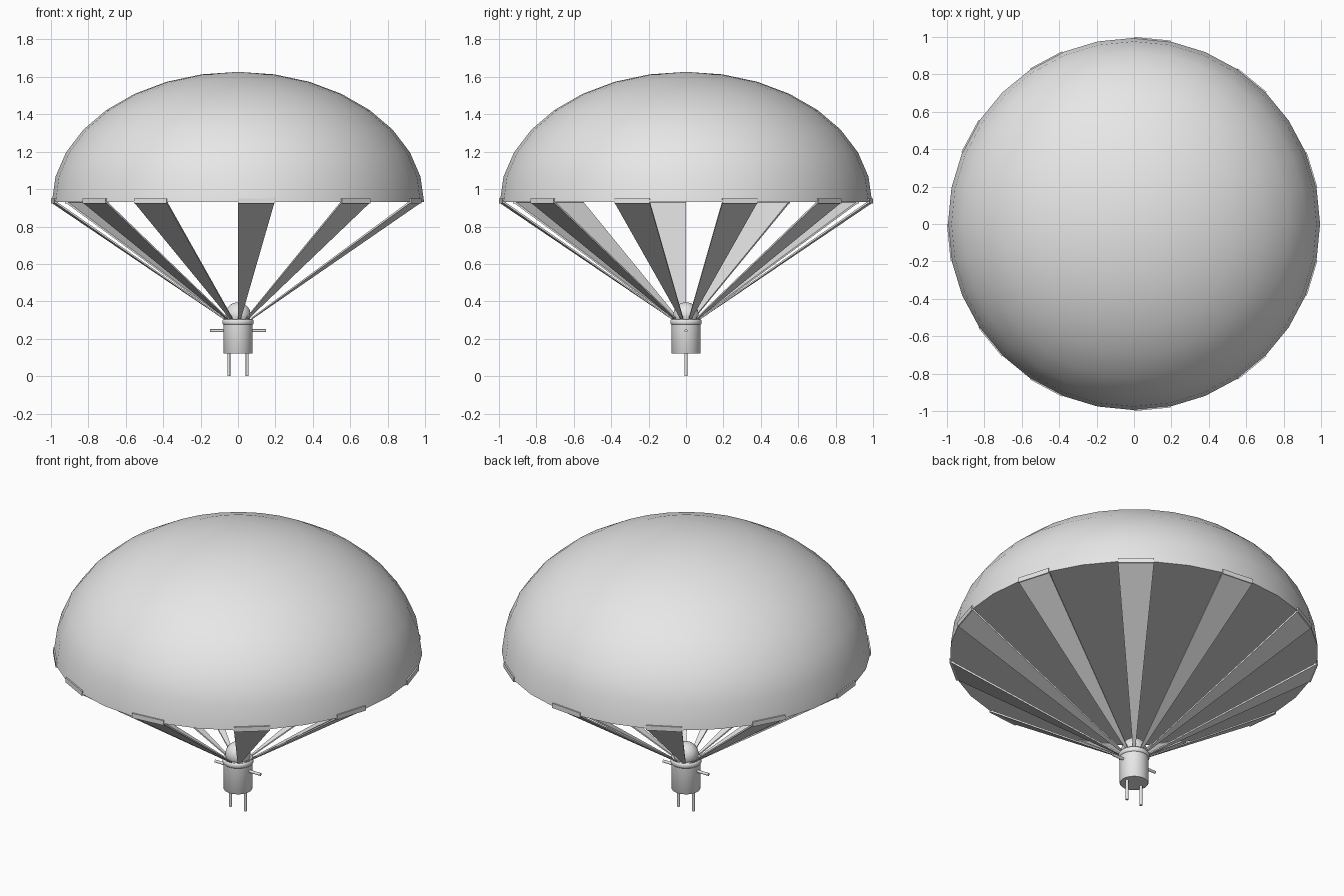
import bpy, bmesh, math
from mathutils import Vector

if "Cube" in bpy.data.objects:
    bpy.data.objects.remove(bpy.data.objects["Cube"])

mat = bpy.data.materials.new("plain grey")
mat.diffuse_color = (0.8, 0.8, 0.8, 1)
mat.use_nodes = True
mat.node_tree.nodes["Principled BSDF"].inputs["Base Color"].default_value = mat.diffuse_color

SEG = 32
STEP = 2 * math.pi / SEG
RIM_Z = 0.93


def polar(r, k, z):
    """Point k segments round from the front (-y) towards +x."""
    return Vector((r * math.sin(k * STEP), -r * math.cos(k * STEP), z))


def finish(name, bm, angle=40):
    bmesh.ops.recalc_face_normals(bm, faces=bm.faces)
    me = bpy.data.meshes.new(name)
    bm.to_mesh(me)
    bm.free()
    ob = bpy.data.objects.new(name, me)
    bpy.context.collection.objects.link(ob)
    me.materials.append(mat)
    bpy.ops.object.select_all(action='DESELECT')
    ob.select_set(True)
    bpy.context.view_layer.objects.active = ob
    bpy.ops.object.shade_smooth_by_angle(angle=math.radians(angle))
    return ob


def lathe(name, profile, angle=40):
    """Revolve (radius, z) points; radius 0 becomes a pole."""
    bm = bmesh.new()
    rings = []
    for r, z in profile:
        if r < 1e-6:
            rings.append([bm.verts.new((0, 0, z))] * SEG)
        else:
            rings.append([bm.verts.new(polar(r, k, z)) for k in range(SEG)])
    for a, b in zip(rings, rings[1:]):
        for k in range(SEG):
            n = (k + 1) % SEG
            bm.faces.new(list(dict.fromkeys((a[k], a[n], b[n], b[k]))))
    return finish(name, bm, angle)


def hexa(bm, corners):
    """Closed six-sided block from 4 lower and 4 upper corners."""
    v = [bm.verts.new(c) for c in corners]
    for f in ((0, 1, 2, 3), (4, 5, 6, 7), (0, 1, 5, 4),
              (1, 2, 6, 5), (2, 3, 7, 6), (3, 0, 4, 7)):
        bm.faces.new([v[i] for i in f])


def rod(name, start, end, r):
    start, end = Vector(start), Vector(end)
    bm = bmesh.new()
    bmesh.ops.create_cone(bm, cap_ends=True, segments=16, radius1=r, radius2=r,
                          depth=(end - start).length)
    rot = (end - start).to_track_quat('Z', 'Y').to_matrix()
    bmesh.ops.rotate(bm, verts=bm.verts, matrix=rot)
    bmesh.ops.translate(bm, verts=bm.verts, vec=(start + end) / 2)
    finish(name, bm)


# canopy: half-ellipsoid closed by a flat underside
dome = [(0.995 * math.cos(i * math.pi / 16), RIM_Z + 0.697 * math.sin(i * math.pi / 16))
        for i in range(8)] + [(0, RIM_Z + 0.697)]
lathe("canopy", [(0, RIM_Z)] + dome)

# straps and the rim tabs that hold them, at intervals of three segments
starts = (-5, -3, 0, 3, 6, 9, 12, 15, 18, 21, 24)
straps, tabs = bmesh.new(), bmesh.new()
for k in starts:
    t = 0.008
    hexa(straps, [polar(0.078, k, 0.305), polar(0.078, k + 1, 0.305),
                  polar(0.078, k + 1, 0.305 + t), polar(0.078, k, 0.305 + t),
                  polar(0.99, k, RIM_Z - t), polar(0.99, k + 1, RIM_Z - t),
                  polar(0.99, k + 1, RIM_Z + t / 2), polar(0.99, k, RIM_Z + t / 2)])
    hexa(tabs, [polar(r, j, z) for z in (RIM_Z - 0.008, RIM_Z + 0.02)
                for r, j in ((0.98, k), (0.98, k + 1), (1.0, k + 1), (1.0, k))])
finish("straps", straps, 30)
finish("rim_tabs", tabs, 30)

# figure: body with rounded collar
lathe("body", [(0, 0.12), (0.076, 0.12), (0.078, 0.123), (0.078, 0.305), (0, 0.305)])
lathe("collar", [(0.07, 0.275), (0.079, 0.275), (0.084, 0.281), (0.084, 0.297),
                 (0.079, 0.304), (0.07, 0.304)], 60)

# head
lathe("head", [(0.068 * math.sin(i * math.pi / 16), 0.327 - 0.068 * math.cos(i * math.pi / 16))
               if 0 < i < 16 else (0, 0.327 + (0.068 if i else -0.068)) for i in range(17)])

# arms and legs
for side, s in (("left", -1), ("right", 1)):
    rod(side + "_arm", (s * 0.07, 0, 0.243), (s * 0.15, 0, 0.243), 0.008)
    rod(side + "_leg", (s * 0.049, 0, 0), (s * 0.049, 0, 0.125), 0.008)
